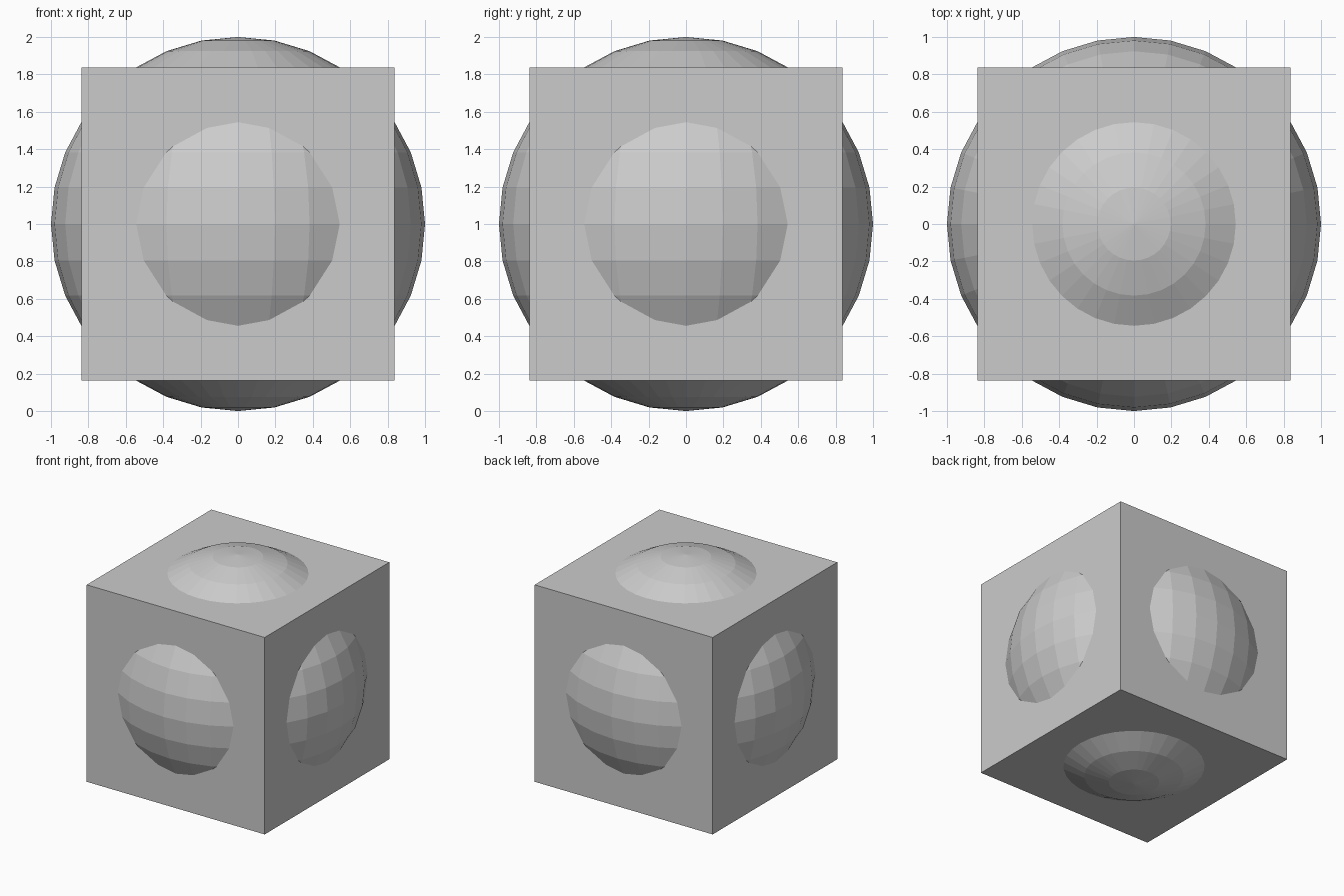
import bpy

if "Cube" in bpy.data.objects:
    bpy.data.objects.remove(bpy.data.objects["Cube"])

CENTRE = (0, 0, 1)

# Cube body
bpy.ops.mesh.primitive_cube_add(size=1.675, location=CENTRE)
bpy.context.object.name = "cube_body"

# Flat-shaded sphere bulging through all six cube faces
bpy.ops.mesh.primitive_uv_sphere_add(segments=32, ring_count=16, radius=1, location=CENTRE)
bpy.context.object.name = "sphere_core"
